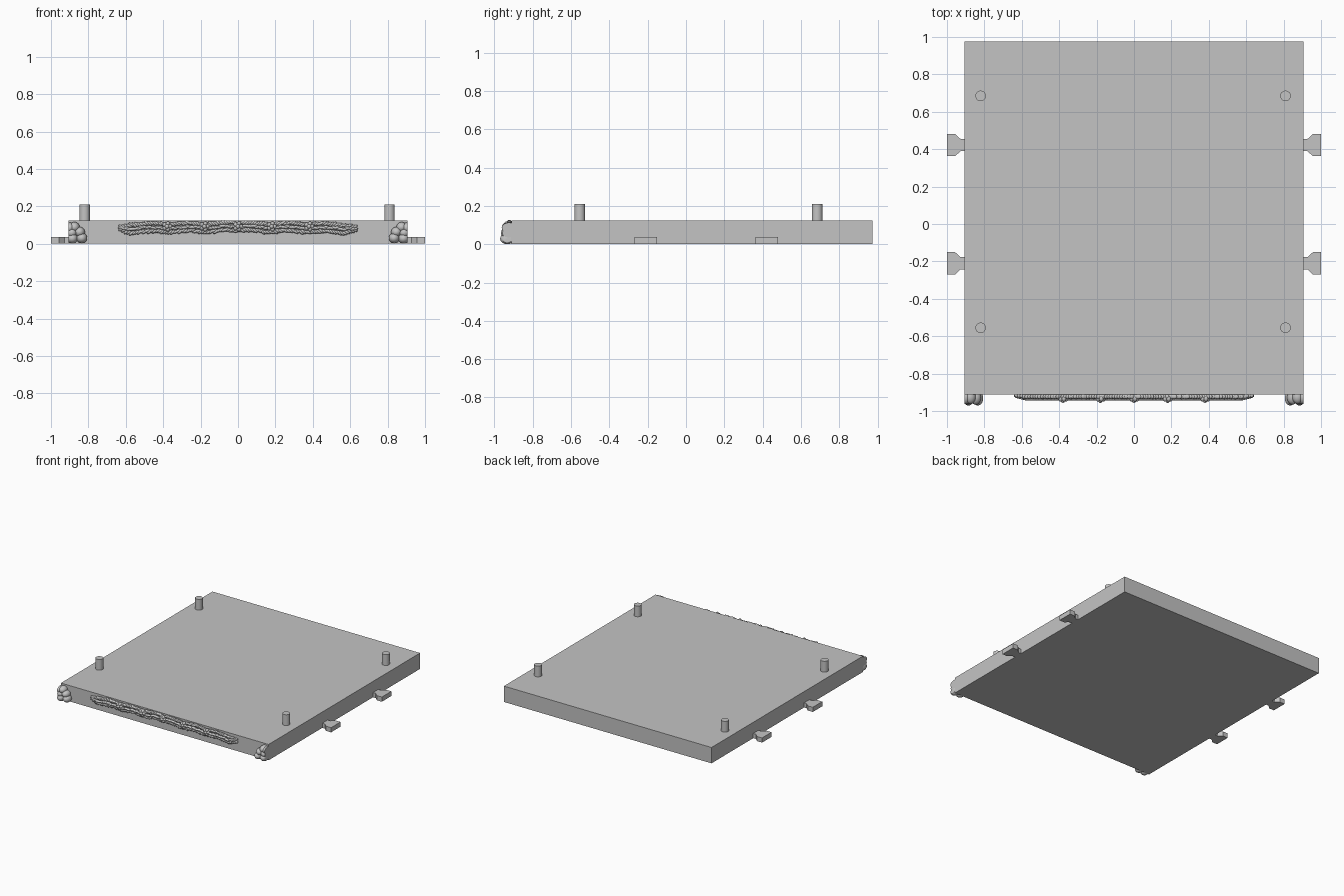
import bpy, bmesh, math, random
from mathutils import Matrix, Vector

random.seed(4)
old = bpy.data.objects.get("Cube")
if old:
    bpy.data.objects.remove(old)

# One plain stone grey
grey = bpy.data.materials.new("stone grey")
grey.use_nodes = True
colour = (0.55, 0.55, 0.55, 1)
grey.diffuse_color = colour
grey.node_tree.nodes["Principled BSDF"].inputs["Base Color"].default_value = colour

HALF_X, FRONT, BACK, TOP = 0.905, -0.912, 0.975, 0.125


def finish(name, bm, smooth=False):
    bmesh.ops.recalc_face_normals(bm, faces=bm.faces[:])
    mesh = bpy.data.meshes.new(name)
    bm.to_mesh(mesh)
    bm.free()
    mesh.materials.append(grey)
    obj = bpy.data.objects.new(name, mesh)
    bpy.context.collection.objects.link(obj)
    if smooth:
        bpy.ops.object.select_all(action='DESELECT')
        obj.select_set(True)
        bpy.context.view_layer.objects.active = obj
        bpy.ops.object.shade_smooth_by_angle(angle=math.radians(40))
    return obj


def ball(bm, centre, size, tilt=0, detail=2):
    matrix = (Matrix.Translation(centre) @ Matrix.Rotation(tilt, 4, 'Y')
              @ Matrix.Diagonal((*size, 1)))
    return bmesh.ops.create_icosphere(bm, subdivisions=detail, radius=1, matrix=matrix)


# Base slab
bm = bmesh.new()
size = (2 * HALF_X, BACK - FRONT, TOP)
centre = (0, (BACK + FRONT) / 2, TOP / 2)
bmesh.ops.create_cube(bm, size=1, matrix=Matrix.Translation(centre) @ Matrix.Diagonal((*size, 1)))
finish("base_slab", bm)

# Locating pegs on top
for side, x in (("right", -0.82), ("left", 0.81)):
    for end, y in (("front", -0.555), ("back", 0.685)):
        bm = bmesh.new()
        bmesh.ops.create_cone(bm, cap_ends=True, segments=32, radius1=0.028, radius2=0.028,
                              depth=0.1, matrix=Matrix.Translation((x, y, 0.16)))
        finish(f"peg_{end}_{side}", bm, smooth=True)

# Flared side connectors
half_profile = [(0.89, 0.033), (0.928, 0.033), (0.956, 0.059), (1.0, 0.059)]
for side, sign in (("right", -1), ("left", 1)):
    for end, y in (("front", -0.21), ("back", 0.422)):
        bm = bmesh.new()
        outline = half_profile + [(px, -py) for px, py in reversed(half_profile)]
        face = bm.faces.new([bm.verts.new((sign * px, y + py, 0)) for px, py in outline])
        extruded = bmesh.ops.extrude_face_region(bm, geom=[face])["geom"]
        bmesh.ops.translate(bm, vec=(0, 0, 0.037),
                            verts=[v for v in extruded if isinstance(v, bmesh.types.BMVert)])
        finish(f"connector_{end}_{side}", bm)

# Rounded stone piles on the front corners, trimmed flush with the slab
stones = [(0.835, 0.03), (0.885, 0.028), (0.847, 0.062), (0.888, 0.058), (0.875, 0.088), (0.9, 0.085)]
for side, sign in (("right", -1), ("left", 1)):
    bm = bmesh.new()
    for x, z in stones:
        ball(bm, (sign * x, -0.937 + 0.15 * z, z), (0.029, 0.038, 0.028), detail=3)
    for point, normal in (((sign * HALF_X, 0, 0), (sign, 0, 0)), ((0, 0, 0), (0, 0, -1))):
        cut = bmesh.ops.bisect_plane(bm, geom=bm.verts[:] + bm.edges[:] + bm.faces[:],
                                     plane_co=point, plane_no=normal, clear_outer=True)
        edges = [g for g in cut["geom_cut"] if isinstance(g, bmesh.types.BMEdge)]
        bmesh.ops.holes_fill(bm, edges=edges, sides=0)
    finish(f"corner_stones_{side}", bm, smooth=True)

# Leafy garland across the front: rows of tilted leaves, mirrored about the middle
bm = bmesh.new()
STEPS, LENGTH = 46, 0.635
for sign in (-1, 1):
    for i in range(STEPS):
        t = i / (STEPS - 1)
        x = 0.008 + t * (LENGTH - 0.02)
        taper = min(1, 0.35 + (1 - t) * 8)
        middle = 0.09 - 0.008 * t + 0.004 * math.sin(t * math.pi * 6)
        for row in (-1, 0, 1):
            z = middle + row * 0.02 * taper + random.uniform(-0.003, 0.003)
            y = FRONT - (0.02 if row == 0 else 0.011) * taper
            tilt = sign * (-row * 0.5 + random.uniform(-0.25, 0.25))
            ball(bm, (sign * x, y, z), (0.019, 0.013, 0.0085), tilt)
finish("garland_leaves", bm, smooth=True)

# Berry clusters spaced along the garland
bm = bmesh.new()
for x in (-0.38, -0.18, 0, 0.18, 0.38):
    for k in range(5):
        angle = k * math.tau / 5
        offset = Vector((math.cos(angle), 0, math.sin(angle))) * 0.016
        ball(bm, Vector((x, -0.934, 0.092)) + offset, (0.012, 0.016, 0.012))
    ball(bm, (x, -0.943, 0.092), (0.012, 0.014, 0.012))
finish("garland_berries", bm, smooth=True)
